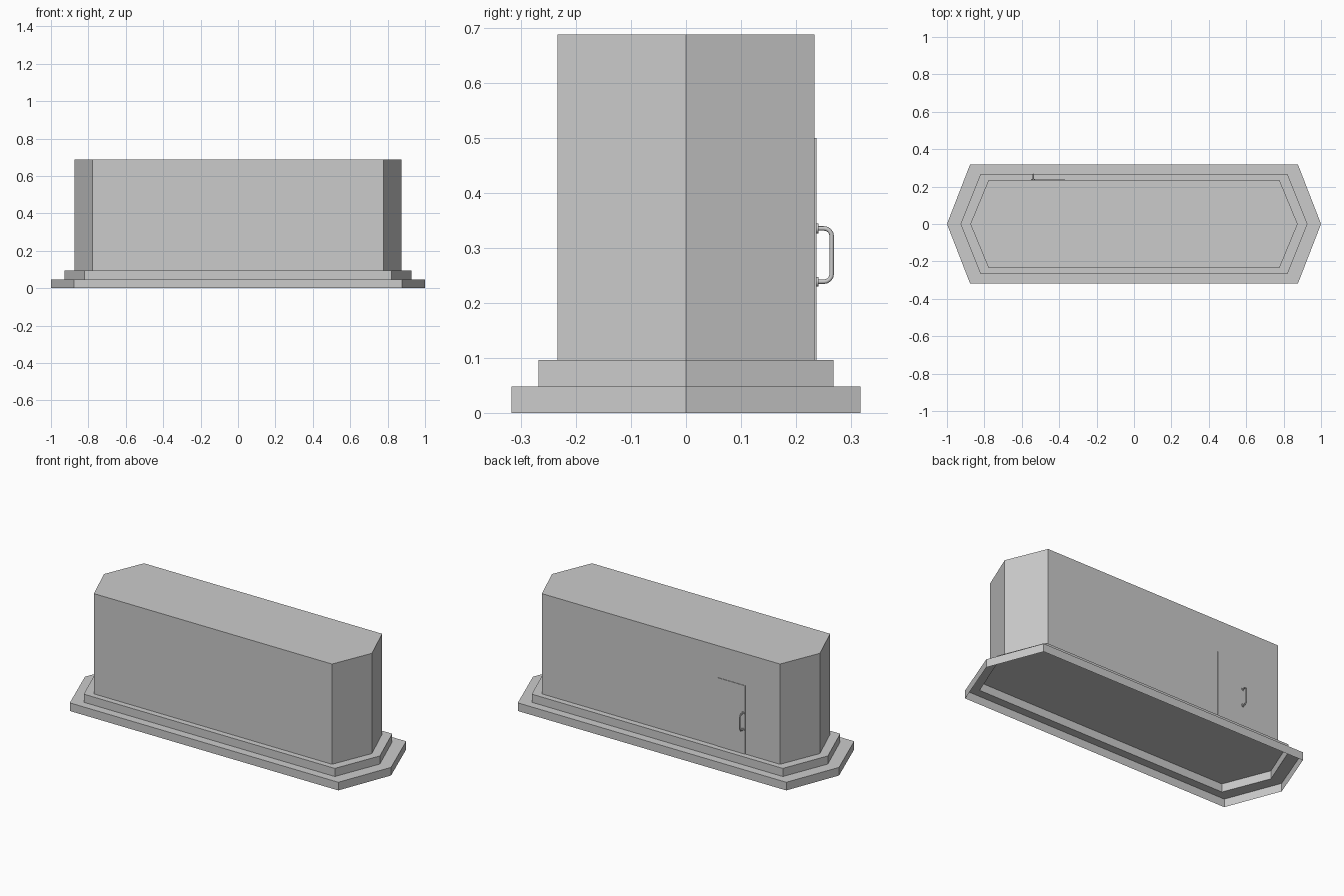
import bpy, bmesh, math
from mathutils import Vector

if "Cube" in bpy.data.objects:
    bpy.data.objects.remove(bpy.data.objects["Cube"])


def finish(name, bm):
    mesh = bpy.data.meshes.new(name)
    bm.to_mesh(mesh)
    bm.free()
    obj = bpy.data.objects.new(name, mesh)
    bpy.context.collection.objects.link(obj)
    return obj


def hexagon(bm, tip, corner, half, z):
    pts = [(tip, 0), (corner, half), (-corner, half),
           (-tip, 0), (-corner, -half), (corner, -half)]
    return [bm.verts.new((x, y, z)) for x, y in pts]


def bridge(bm, a, b):
    n = len(a)
    for i in range(n):
        j = (i + 1) % n
        bm.faces.new((a[i], a[j], b[j], b[i]))


# Stepped plinth: a thin shell, hollow underneath
bm = bmesh.new()
lower, upper = (1.0, 0.877, 0.317), (0.927, 0.82, 0.268)
rings = [hexagon(bm, *s, z) for s, z in
         ((lower, 0), (lower, 0.048), (upper, 0.048), (upper, 0.096))]
for a, b in zip(rings, rings[1:]):
    bridge(bm, a, b)
bm.faces.new(rings[-1])
finish("stepped_base", bm)

# Main block with pointed ends
bm = bmesh.new()
bottom, top = [hexagon(bm, 0.875, 0.778, 0.234, z) for z in (0.096, 0.688)]
bridge(bm, bottom, top)
bm.faces.new(top)
finish("main_body", bm)

# Door slab on the back
bm = bmesh.new()
bmesh.ops.create_cube(bm, size=1)
bmesh.ops.scale(bm, vec=(0.182, 0.006, 0.404), verts=bm.verts)
bmesh.ops.translate(bm, vec=(-0.46, 0.234, 0.298), verts=bm.verts)
finish("door", bm)

# Handle bar: round tube along a path with rounded corners
HX, Z_TOP, Z_LOW, Y_OUT, R = -0.538, 0.3355, 0.2385, 0.265, 0.014
path = [(0.236, Z_TOP)]
for cz, start in ((Z_TOP - R, 90), (Z_LOW + R, 0)):
    for k in range(5):
        t = math.radians(start - 22.5 * k)
        path.append((Y_OUT - R + R * math.cos(t), cz + R * math.sin(t)))
path.append((0.236, Z_LOW))
curve = bpy.data.curves.new("door_handle", 'CURVE')
curve.dimensions = '3D'
curve.bevel_depth = 0.004
curve.bevel_resolution = 2
spline = curve.splines.new('POLY')
spline.points.add(len(path) - 1)
for p, (y, z) in zip(spline.points, path):
    p.co = (HX, y, z, 1)
    p.radius = 1
handle = bpy.data.objects.new("door_handle", curve)
bpy.context.collection.objects.link(handle)

# Round mounting plates of the handle
for label, z in (("upper", Z_TOP), ("lower", Z_LOW)):
    bpy.ops.mesh.primitive_cylinder_add(
        vertices=16, radius=0.009, depth=0.004,
        location=(HX, 0.239, z), rotation=(math.pi / 2, 0, 0))
    plate = bpy.context.object
    plate.name = label + "_handle_plate"
    bpy.ops.object.shade_smooth_by_angle()
